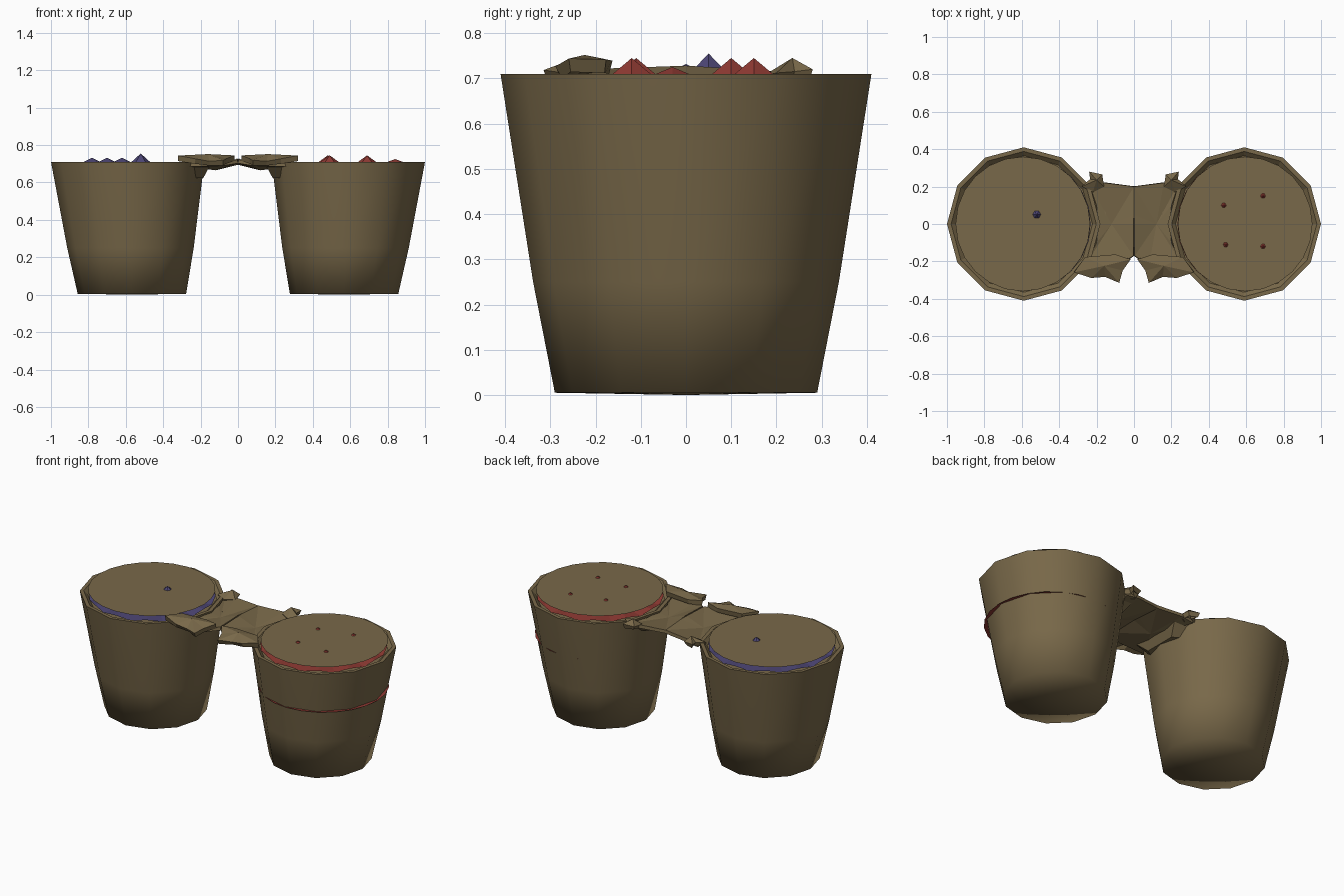
import bpy, bmesh, math
from mathutils import Vector

cube = bpy.data.objects.get("Cube")
if cube:
    bpy.data.objects.remove(cube, do_unlink=True)


def material(name, color):
    m = bpy.data.materials.new(name)
    m.use_nodes = True
    m.diffuse_color = (*color, 1)
    m.node_tree.nodes["Principled BSDF"].inputs["Base Color"].default_value = (*color, 1)
    return m


BROWN = material("olive_brown", (0.19, 0.14, 0.067))
RED = material("dull_red", (0.28, 0.043, 0.034))
BLUE = material("dusk_blue", (0.075, 0.062, 0.18))


def finish(bm, name, mat, fix_normals=True):
    if fix_normals:
        bmesh.ops.recalc_face_normals(bm, faces=bm.faces[:])
    mesh = bpy.data.meshes.new(name)
    bm.to_mesh(mesh)
    bm.free()
    mesh.materials.append(mat)
    ob = bpy.data.objects.new(name, mesh)
    bpy.context.collection.objects.link(ob)
    return ob


def ring(bm, x, r, z, n):
    return [bm.verts.new((x + r * math.cos(math.tau * i / n),
                          r * math.sin(math.tau * i / n), z)) for i in range(n)]


def plate(name, mat, x, y, z, r, n=24, ripple=0.0):
    """Thin round sheet, optionally rippled along its edge."""
    bm = bmesh.new()
    verts = ring(bm, x, r, z, n)
    hub = bm.verts.new((x, 0, z))
    for i, v in enumerate(verts):
        v.co.z += ripple * (-1) ** i
        bm.faces.new((hub, v, verts[(i + 1) % n]))
    bmesh.ops.translate(bm, verts=bm.verts[:], vec=(0, y, 0))
    return finish(bm, name, mat, False)


def drum_body(name, side):
    """Twelve sided bucket with a shallow bowl in the top."""
    profile = [(0.29, 0.005), (0.338, 0.25), (0.41, 0.71), (0.388, 0.71), (0.365, 0.688)]
    bm = bmesh.new()
    rings = [ring(bm, side * (0.567 + 0.032 * z), r, z, 12) for r, z in profile]
    for a, b in zip(rings, rings[1:]):
        for i in range(12):
            j = (i + 1) % 12
            bm.faces.new((a[i], a[j], b[j], b[i]))
    for end, z in ((rings[0], 0), (rings[-1], 0.688)):
        hub = bm.verts.new((end[0].co.x - profile[0 if z == 0 else -1][0], 0, z))
        for i in range(12):
            bm.faces.new((hub, end[i], end[(i + 1) % 12]))
    for f in bm.faces:
        f.smooth = True
    # crisp rim edges, soft sides and base
    for e in bm.edges:
        if all(v.co.z > 0.6 for v in e.verts):
            e.smooth = False
    finish(bm, name, BROWN)


def spikes(name, mat, points):
    """Small cones that poke through the drum head."""
    bm = bmesh.new()
    for x, y, top in points:
        base = [v + Vector((x, y, 0)) for v in
                (Vector((0.055 * math.cos(k * math.tau / 6),
                         0.055 * math.sin(k * math.tau / 6), 0.705)) for k in range(6))]
        verts = [bm.verts.new(p) for p in base]
        tip = bm.verts.new((x, y, top))
        for i in range(6):
            bm.faces.new((verts[i], verts[(i + 1) % 6], tip))
    finish(bm, name, mat)


# the two drums
for label, side, mat in (("left", 1, RED), ("right", -1, BLUE)):
    drum_body(label + "_drum_body", side)
    plate(label + "_under_skin", mat, side * 0.59, 0, 0.703, 0.358, ripple=0.006)
    plate(label + "_drum_head", BROWN, side * 0.594, 0, 0.735, 0.36)

# thin colour bands that peek out of the sides
plate("left_side_band", RED, 0.595, -0.007, 0.46, 0.369)
plate("right_side_band", BLUE, -0.582, -0.002, 0.46, 0.368, 12)

spikes("red_spikes", RED, [(0.48, 0.1, 0.745), (0.69, 0.15, 0.745), (0.49, -0.11, 0.745),
                           (0.69, -0.12, 0.745), (0.84, -0.03, 0.725)])
spikes("blue_spikes", BLUE, [(-0.52, 0.05, 0.755), (-0.62, 0.04, 0.732),
                             (-0.7, 0, 0.732), (-0.78, 0.04, 0.732)])


def mirrored_sheet(name, outline, hub, thick):
    """Folded sheet fanned around a hub, thickened and mirrored over x."""
    bm = bmesh.new()
    centre = bm.verts.new(hub)
    verts = [bm.verts.new(p) for p in outline]
    for i, v in enumerate(verts):
        bm.faces.new((centre, verts[(i + 1) % len(verts)], v))
    ob = finish(bm, name, BROWN, False)
    solid = ob.modifiers.new("thickness", "SOLIDIFY")
    solid.thickness, solid.offset = thick, -1
    mirror = ob.modifiers.new("mirror", "MIRROR")
    mirror.use_mirror_merge = False
    return ob


# bridge between the drums, with a narrow slit along the middle
mirrored_sheet("bridge",
               [(0, 0.2, 0.715), (0.16, 0.22, 0.712), (0.24, 0.22, 0.7), (0.2, 0.1, 0.7),
                (0.19, 0, 0.7), (0.2, -0.1, 0.7), (0.26, -0.22, 0.705), (0.08, -0.22, 0.71),
                (0.004, -0.17, 0.722), (0.004, 0, 0.728), (0, 0.05, 0.725)],
               (0.12, 0, 0.685), 0.02)

# upturned horns at the back
mirrored_sheet("bridge_horn",
               [(0.16, 0.2, 0.71), (0.17, 0.265, 0.715), (0.24, 0.28, 0.72),
                (0.235, 0.24, 0.715), (0.28, 0.2, 0.712), (0.22, 0.17, 0.705)],
               (0.2, 0.235, 0.745), 0.03)

# splayed feet at the front
mirrored_sheet("bridge_foot",
               [(0.02, -0.185, 0.715), (0.065, -0.24, 0.7), (0.08, -0.305, 0.69),
                (0.15, -0.265, 0.69), (0.23, -0.275, 0.7), (0.32, -0.255, 0.714),
                (0.26, -0.18, 0.712), (0.1, -0.17, 0.71)],
               (0.16, -0.22, 0.722), 0.03)

# wedges that hang down against the drum sides
bm = bmesh.new()
for s in (1, -1):
    top = [bm.verts.new((s * x, y, 0.69)) for x, y in
           ((0.15, -0.17), (0.25, -0.2), (0.25, 0.2), (0.15, 0.17))]
    low = [bm.verts.new((s * x, y, 0.625)) for x, y in
           ((0.185, -0.1), (0.25, -0.14), (0.25, 0.14), (0.185, 0.1))]
    bm.faces.new(top)
    bm.faces.new(low)
    for i in range(4):
        j = (i + 1) % 4
        bm.faces.new((top[i], top[j], low[j], low[i]))
finish(bm, "bridge_wedges", BROWN)
